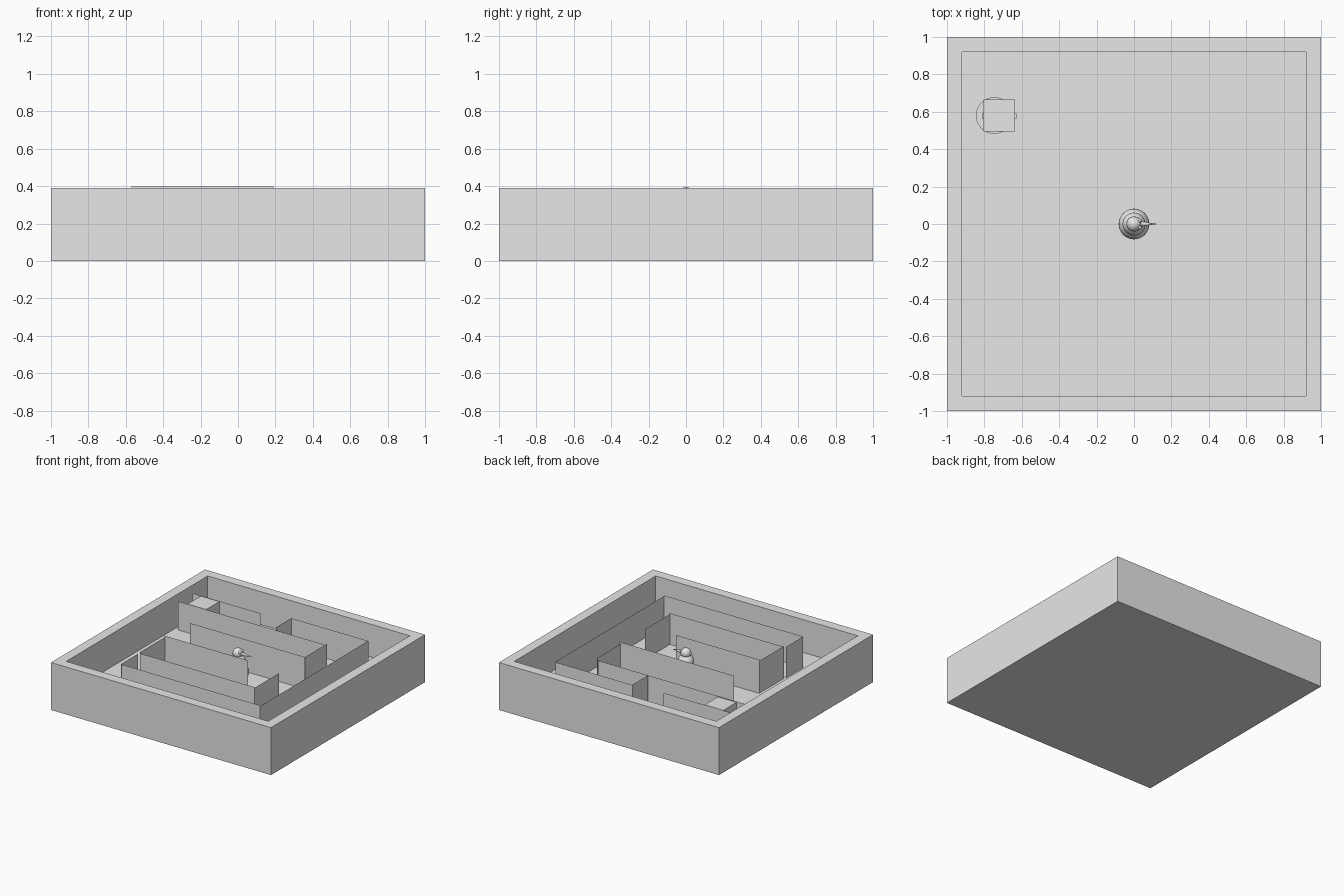
import bpy, bmesh, math
from mathutils import Matrix

if "Cube" in bpy.data.objects:
    bpy.data.objects.remove(bpy.data.objects["Cube"])

grey = bpy.data.materials.new("light grey")
grey.diffuse_color = (0.8, 0.8, 0.8, 1)
grey.use_nodes = True
grey.node_tree.nodes["Principled BSDF"].inputs["Base Color"].default_value = grey.diffuse_color

FLOOR = 0.12
RIM = 0.39
INNER = 0.885


def finish(name, bm, smooth=False):
    me = bpy.data.meshes.new(name)
    bm.to_mesh(me)
    bm.free()
    me.materials.append(grey)
    for p in me.polygons:
        p.use_smooth = smooth
    ob = bpy.data.objects.new(name, me)
    bpy.context.collection.objects.link(ob)
    return ob


def box(name, x0, x1, y0, y1, z0, z1):
    bm = bmesh.new()
    m = Matrix.Translation(((x0 + x1) / 2, (y0 + y1) / 2, (z0 + z1) / 2)) @ \
        Matrix.Diagonal((x1 - x0, y1 - y0, z1 - z0, 1))
    bmesh.ops.create_cube(bm, size=1, matrix=m)
    return finish(name, bm)


def wall(name, a, b, top):
    # paper-thin upright sheet between two floor points
    bm = bmesh.new()
    bm.faces.new([bm.verts.new(v) for v in (
        (*a, FLOOR), (*b, FLOOR), (*b, top), (*a, top))])
    return finish(name, bm)


def ball(name, x, y, z, r, seg=32):
    bm = bmesh.new()
    bmesh.ops.create_uvsphere(bm, u_segments=seg, v_segments=seg // 2, radius=r,
                              matrix=Matrix.Translation((x, y, z)))
    return finish(name, bm, True)


# Tray: a block with its top face inset and sunk to the floor level
bm = bmesh.new()
bmesh.ops.create_cube(bm, size=1, matrix=Matrix.Translation((0, 0, RIM / 2)) @
                      Matrix.Diagonal((2, 2, RIM, 1)))
bm.normal_update()
top = max(bm.faces, key=lambda f: f.calc_center_median().z)
bmesh.ops.inset_region(bm, faces=[top], thickness=1 - INNER)
pit = bmesh.ops.extrude_face_region(bm, geom=[top])["geom"]
bmesh.ops.translate(bm, vec=(0, 0, FLOOR - RIM),
                    verts=[g for g in pit if isinstance(g, bmesh.types.BMVert)])
if top.is_valid:
    bmesh.ops.delete(bm, geom=[top], context='FACES')
bmesh.ops.recalc_face_normals(bm, faces=bm.faces)
finish("tray", bm)

# Maze walls: start, end, top height
for i, (a, b, h) in enumerate([
    ((-INNER, 0.67), (-0.264, 0.67), 0.353),
    ((-INNER, 0.487), (0.46, 0.487), 0.355),
    ((0.47, 0.487), (0.47, 0.18), 0.37),
    ((-0.56, 0.175), (0.485, 0.175), 0.383),
    ((-0.57, -0.14), (0.19, -0.14), 0.397),
    ((-0.567, -0.14), (-0.567, -0.465), 0.385),
    ((-0.567, -0.465), (0.475, -0.465), 0.377),
    ((0.472, -0.465), (0.472, -0.14), 0.368),
    ((-0.575, -0.475), (-0.575, -0.70), 0.375),
    ((-0.57, -0.70), (0.69, -0.70), 0.375),
    ((0.69, -0.70), (0.69, 0.71), 0.368),
    ((-0.01, 0.71), (0.69, 0.71), 0.365),
    ((-0.01, 0.71), (-0.01, 0.51), 0.367),
]):
    wall("maze_wall_%d" % (i + 1), a, b, h)

# Ball figure in the middle with eyes and a pointed nose
ball("figure_base", 0, 0, 0.20, 0.082)
ball("figure_middle", 0, 0, 0.288, 0.061)
ball("figure_head", 0, 0, 0.355, 0.04)
for s in (-1, 1):
    ball("figure_eye", 0.029, s * 0.018, 0.372, 0.011, 16)
bm = bmesh.new()
bmesh.ops.create_cone(bm, cap_ends=True, segments=20, radius1=0.014, radius2=0, depth=0.09,
                      matrix=Matrix.Translation((0.08, 0, 0.355)) @
                      Matrix.Rotation(math.pi / 2, 4, 'Y'))
finish("figure_nose", bm, True)

# Corner chest with side handles, standing on a low disc
box("chest", -0.805, -0.635, 0.495, 0.665, FLOOR, 0.352)
for x in (-0.808, -0.632):
    box("chest_handle", x - 0.004, x + 0.004, 0.565, 0.592, 0.23, 0.25)
bm = bmesh.new()
bmesh.ops.create_cone(bm, cap_ends=True, segments=40, radius1=0.098, radius2=0.098, depth=0.01,
                      matrix=Matrix.Translation((-0.747, 0.58, FLOOR + 0.005)))
finish("floor_disc", bm)
